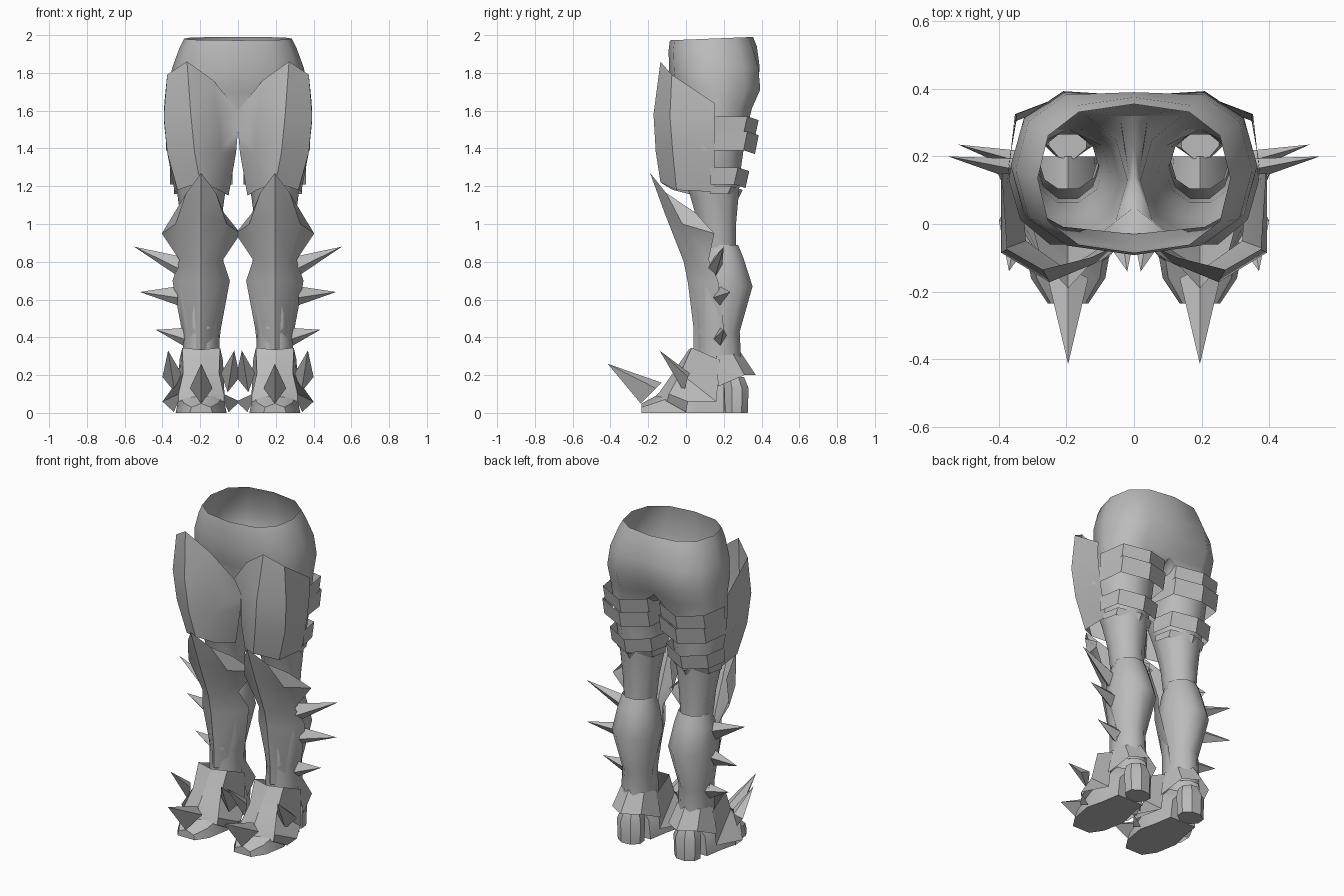
import bpy, bmesh, math

if "Cube" in bpy.data.objects:
    bpy.data.objects.remove(bpy.data.objects["Cube"], do_unlink=True)

GREY = (0.5, 0.5, 0.5, 1)
mat = bpy.data.materials.new("plain grey")
mat.use_nodes = True
mat.diffuse_color = GREY
mat.node_tree.nodes["Principled BSDF"].inputs["Base Color"].default_value = GREY
LEG = 0.195  # x of the leg axis


def finish(name, bm, angle=40):
    """Turn a left-hand bmesh into a mirrored, shaded object."""
    bmesh.ops.recalc_face_normals(bm, faces=bm.faces)
    me = bpy.data.meshes.new(name)
    bm.to_mesh(me)
    bm.free()
    me.materials.append(mat)
    ob = bpy.data.objects.new(name, me)
    bpy.context.collection.objects.link(ob)
    mod = ob.modifiers.new("both sides", "MIRROR")
    mod.use_clip = True
    bpy.ops.object.select_all(action="DESELECT")
    ob.select_set(True)
    bpy.context.view_layer.objects.active = ob
    bpy.ops.object.shade_smooth_by_angle(angle=math.radians(angle))
    return ob


def skin(bm, rows, closed=False):
    """Quads between neighbouring rows of vertices."""
    for a, b in zip(rows, rows[1:]):
        n = len(a)
        for i in range(n if closed else n - 1):
            j = (i + 1) % n
            bm.faces.new((a[i], a[j], b[j], b[i]))


def sheet(name, rows, angle=40):
    bm = bmesh.new()
    skin(bm, [[bm.verts.new(p) for p in r] for r in rows])
    return finish(name, bm, angle)


def symmetric(rows):
    """Rows of (offset, y, z) from ridge to edge, reflected about the leg axis."""
    return [[(LEG - u, y, z) for u, y, z in reversed(r[1:])]
            + [(LEG + u, y, z) for u, y, z in r] for r in rows]


def ring(z, cy, rx, ry, n=10, start=-18):
    pts = []
    for i in range(n):
        t = math.radians(start + 360 * i / n)
        pts.append((LEG + rx * math.sin(t), cy - ry * math.cos(t), z))
    return pts


def tube(name, rings, n=10, caps=False, angle=40):
    bm = bmesh.new()
    rows = [[bm.verts.new(p) for p in ring(*r, n=n)] for r in rings]
    skin(bm, rows, True)
    if caps:
        bm.faces.new(rows[0])
        bm.faces.new(rows[-1])
    return finish(name, bm, angle)


def spike(name, base, tip):
    bm = bmesh.new()
    vs = [bm.verts.new(p) for p in base]
    top = bm.verts.new(tip)
    bm.faces.new(vs)
    for i in range(4):
        bm.faces.new((vs[i], vs[(i + 1) % 4], top))
    return finish(name, bm, 20)


# Trousers: open waist, hips that split at the crotch into two legs
bm = bmesh.new()
rows = []
for z, rx, front, back, cleft in [(1.98, .285, -.085, .355, 0), (1.93, .31, -.092, .375, 0),
                                  (1.82, .35, -.09, .41, .02), (1.7, .365, -.075, .42, .04),
                                  (1.6, .365, -.03, .37, .05)]:
    row = []
    for i in range(7):
        t = math.pi * i / 6
        s, c = math.sin(t), -math.cos(t)
        y = (front + back) / 2 + (back - front) / 2 * math.copysign(abs(c) ** .8, c)
        x = 0 if i in (0, 6) else rx * s ** .8
        row.append(bm.verts.new((x, y - (cleft if i == 6 else 0), z + .04 * (y - .1))))
    rows.append(row)
skin(bm, rows)
saddle = [bm.verts.new((0, y, 1.575)) for y in (.23, .14, .05)]
legs = [rows[-1] + saddle]
for r in [(1.5, .13, .175, .2), (1.3, .13, .155, .17), (1.15, .15, .125, .135),
          (1.0, .165, .105, .105), (.86, .17, .09, .1)]:
    legs.append([bm.verts.new(p) for p in ring(*r)])
skin(bm, legs, True)
finish("trousers", bm, 50)

# Thigh plates, from the inner edge round the front to the outer edge
sheet("thigh_plate", [
    [(0, -.04, 1.6), (.13, -.1, 1.76), (.27, -.135, 1.86), (.375, -.075, 1.79), (.39, .15, 1.64)],
    [(0, .02, 1.5), (.1, -.11, 1.55), (.25, -.172, 1.58), (.393, -.085, 1.57), (.393, .15, 1.55)],
    [(.01, .04, 1.38), (.09, -.1, 1.38), (.23, -.16, 1.38), (.375, -.07, 1.38), (.375, .15, 1.38)],
    [(.05, .05, 1.15), (.1, -.07, 1.18), (.2, -.135, 1.22), (.32, -.05, 1.18), (.335, .15, 1.17)]], 50)

# Straps round the back of each thigh
for k, (top, h, y0, y1, w) in enumerate([(1.57, .09, .15, .385, .18), (1.49, .1, .08, .385, .185),
                                         (1.3, .09, .13, .335, .165), (1.2, .04, .13, .3, .145)]):
    sheet(f"thigh_strap_{k + 1}", symmetric([
        [(0, y1 - d, top - .02 - s), (w * .85, y1 - .06 - d, top - s), (w, y0, top - s)]
        for s, d in ((0, 0), (h, .02))]), 20)

# Knee and shin guard with a pointed top and a central ridge
guard = []
for zr, yr, w, ye, ze in [(1.27, -.19, .12, .05, 1.06), (1.05, -.11, .208, .15, .95),
                          (.8, -.012, .115, .12, .81), (.69, .01, .152, .17, .7),
                          (.45, .04, .105, .2, .45), (.33, .04, .09, .2, .33)]:
    guard.append([(0, yr, zr), (w * .65, yr + (ye - yr) * .35, (zr + ze) / 2), (w, ye, ze)])
sheet("shin_guard", symmetric(guard), 35)

# Calves and flared heel cuffs
tube("calf", [(.89, .19, .095, .09), (.82, .19, .115, .12), (.67, .2, .14, .16),
              (.43, .175, .095, .115), (.22, .18, .1, .12)], angle=50)
sheet("heel_cuff", symmetric([
    [(0, .29, .32), (.08, .25, .31), (.105, .16, .3)],
    [(0, .37, .2), (.1, .31, .2), (.14, .17, .14)]]), 30)

# Shoes: arched sections from toe to ankle, flat sole
bm = bmesh.new()
arches = []
for y, w, h in [(-.235, .06, .05), (-.16, .11, .09), (-.02, .135, .17), (.08, .11, .27), (.2, .09, .2)]:
    arches.append([bm.verts.new((LEG + w * u, y, h * v)) for u, v in
                   ((-1, 0), (-.85, .6), (0, 1), (.85, .6), (1, 0))])
skin(bm, arches, True)
bm.faces.new(arches[0])
bm.faces.new(arches[-1])
finish("shoe", bm)
tube("heel", [(0, .265, .08, .065), (.13, .265, .085, .07), (.19, .25, .06, .06)], 8, True, 30)

# Instep plate with side wings
sheet("instep_plate", symmetric([
    [(0, .015, .335), (.1, .03, .345), (.115, .18, .28)],
    [(0, -.07, .21), (.095, -.03, .21), (.125, .16, .06)],
    [(0, -.14, .11), (.12, -.09, .1), (.205, .01, .06)],
    [(0, -.16, .09), (.12, -.1, .06), (.145, 0, .005)]]), 25)

# Toe claws: one in the middle, one on each side
spike("toe_claw", [(LEG - .06, -.16, .13), (LEG, -.13, .16), (LEG + .06, -.16, .13),
                   (LEG, -.24, .05)], (LEG, -.415, .26))
for name, s in (("outer_claw", 1), ("inner_claw", -1)):
    spike(name, [(LEG + s * u, y, z) for u, y, z in
                 ((.105, -.04, .21), (.15, .02, .21), (.205, .01, .19), (.14, -.01, .11))],
          (LEG + s * .175, -.14, .33))

# Spikes along the outer side of the shins
for k, (x, y, z, r, tip) in enumerate([(.29, .15, .765, .06, (.55, .2, .88)),
                                       (.32, .18, .62, .05, (.52, .235, .64)),
                                       (.28, .18, .4, .05, (.435, .2, .44))]):
    spike(f"shin_spike_{k + 1}", [(x, y - r * .7, z - r * .2), (x, y, z + r),
                                  (x, y + r * .7, z + r * .2), (x, y, z - r)], tip)
